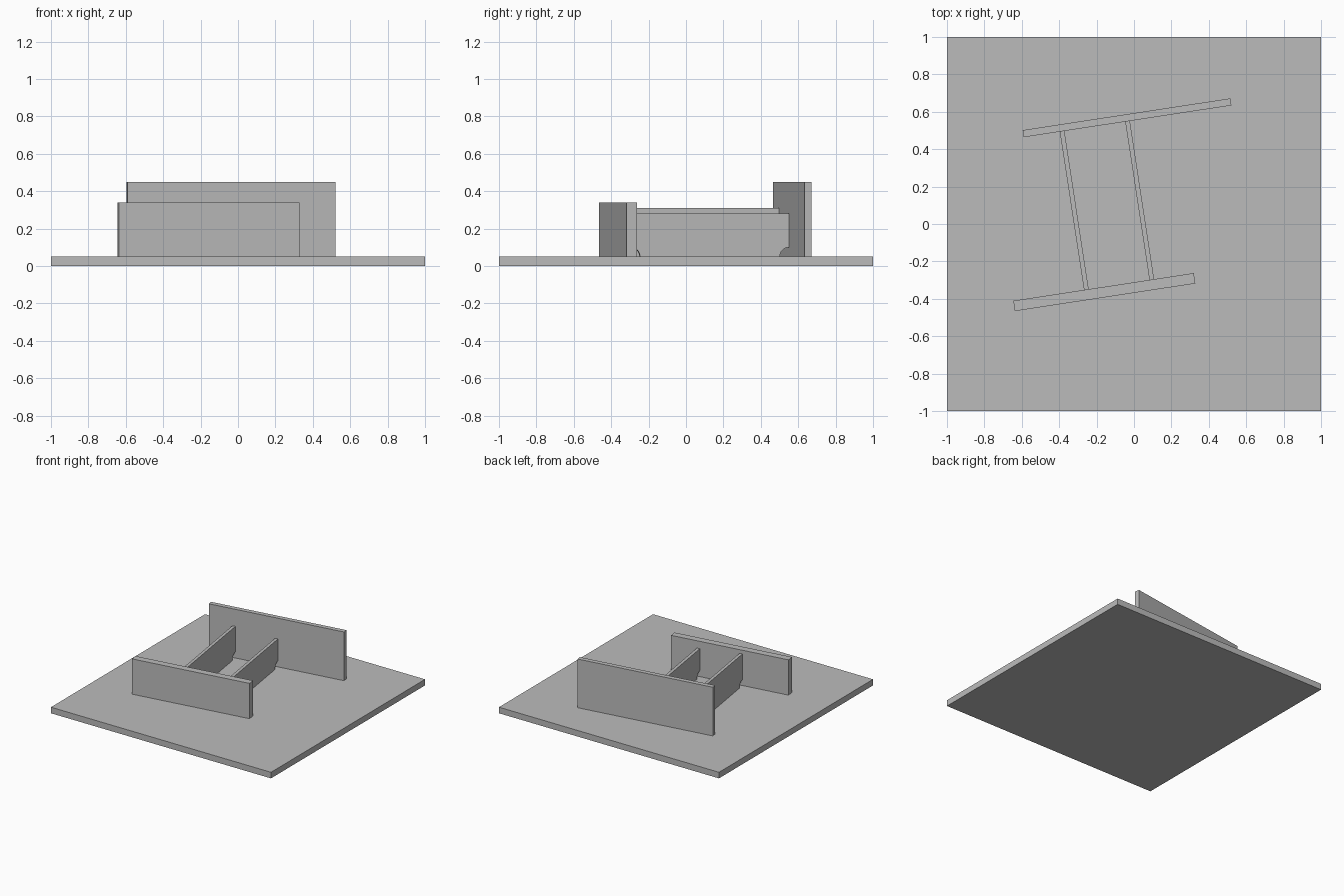
import bpy, bmesh, math
from mathutils import Matrix

cube = bpy.data.objects.get("Cube")
if cube:
    bpy.data.objects.remove(cube, do_unlink=True)

grey = bpy.data.materials.new("plain_grey")
grey.use_nodes = True
colour = (0.5, 0.5, 0.5, 1)
grey.diffuse_color = colour
grey.node_tree.nodes["Principled BSDF"].inputs["Base Color"].default_value = colour

FLOOR = 0.05
TURN = Matrix.Rotation(math.radians(8.7), 4, "Z")


def extruded(name, outline, offset, matrix=Matrix()):
    """Make a solid by extruding a planar outline along an offset."""
    bm = bmesh.new()
    face = bm.faces.new([bm.verts.new(p) for p in outline])
    ext = bmesh.ops.extrude_face_region(bm, geom=[face])
    moved = [v for v in ext["geom"] if isinstance(v, bmesh.types.BMVert)]
    bmesh.ops.translate(bm, verts=moved, vec=offset)
    bmesh.ops.recalc_face_normals(bm, faces=bm.faces)
    mesh = bpy.data.meshes.new(name)
    bm.to_mesh(mesh)
    bm.free()
    mesh.materials.append(grey)
    obj = bpy.data.objects.new(name, mesh)
    obj.matrix_world = matrix
    bpy.context.collection.objects.link(obj)
    return obj


def block(name, x, y, length, depth, bottom, top, matrix=Matrix()):
    hx, hy = length / 2, depth / 2
    outline = [(x + sx * hx, y + sy * hy, bottom)
               for sx, sy in ((-1, -1), (1, -1), (1, 1), (-1, 1))]
    return extruded(name, outline, (0, 0, top - bottom), matrix)


def rib(name, x, top, thickness=0.025, front=-0.308, back=0.548, radius=0.05):
    """Upright rib with quarter-round openings at both lower corners."""
    arc = [math.radians(90 * i / 10) for i in range(11)]
    x0 = x - thickness / 2
    outline = [(x0, front, top)]
    outline += [(x0, front + radius * math.sin(a), FLOOR + radius * math.cos(a)) for a in arc]
    outline += [(x0, back - radius * math.cos(a), FLOOR + radius * math.sin(a)) for a in arc]
    outline.append((x0, back, top))
    return extruded(name, outline, (thickness, 0, 0), TURN)


# Base, two cross walls and the two ribs joining them
block("base_plate", 0, 0, 2, 2, 0, FLOOR)
block("back_wall", 0.049, 0.567, 1.123, 0.038, FLOOR, 0.45, TURN)
block("front_wall", -0.212, -0.336, 0.976, 0.056, FLOOR, 0.34, TURN)
rib("right_rib", -0.305, 0.31)
rib("left_rib", 0.049, 0.28)
